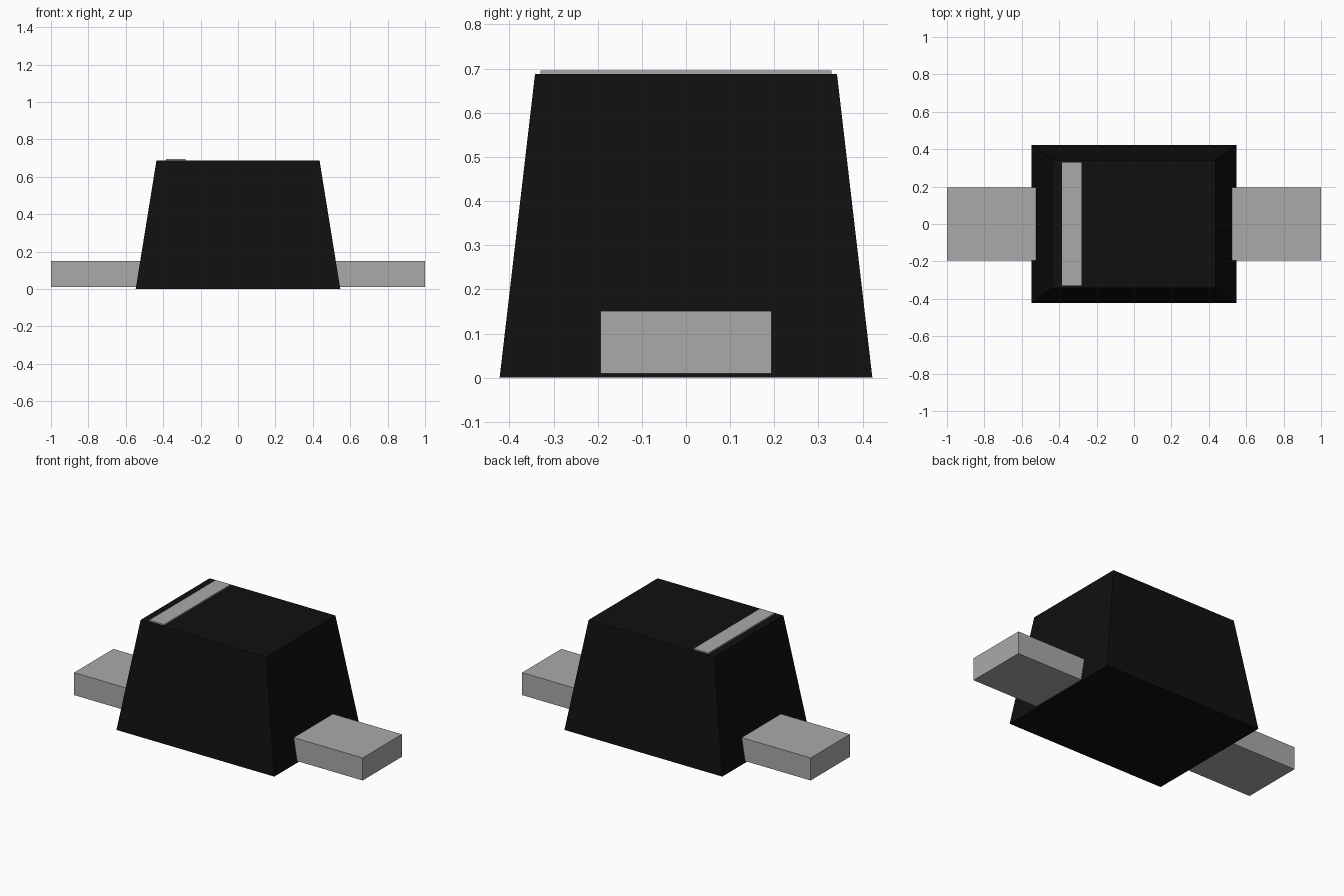
import bpy
import bmesh

cube = bpy.data.objects.get("Cube")
if cube:
    bpy.data.objects.remove(cube, do_unlink=True)


def make_material(name, color):
    mat = bpy.data.materials.new(name)
    mat.use_nodes = True
    mat.diffuse_color = color
    mat.node_tree.nodes["Principled BSDF"].inputs["Base Color"].default_value = color
    return mat


def make_block(name, x, y, z, mat, top_scale=(1, 1)):
    """Box spanning three ranges, with its top face optionally tapered."""
    bm = bmesh.new()
    bmesh.ops.create_cube(bm, size=1)
    for v in bm.verts:
        sx, sy = top_scale if v.co.z > 0 else (1, 1)
        v.co.x = sum(x) / 2 + v.co.x * (x[1] - x[0]) * sx
        v.co.y = sum(y) / 2 + v.co.y * (y[1] - y[0]) * sy
        v.co.z = sum(z) / 2 + v.co.z * (z[1] - z[0])
    mesh = bpy.data.meshes.new(name)
    bm.to_mesh(mesh)
    bm.free()
    mesh.materials.append(mat)
    obj = bpy.data.objects.new(name, mesh)
    bpy.context.collection.objects.link(obj)
    return obj


black = make_material("black_plastic", (0.005, 0.005, 0.005, 1))
grey = make_material("grey_metal", (0.4, 0.4, 0.4, 1))

# Tapered housing
make_block("body", (-0.547, 0.547), (-0.422, 0.422), (0, 0.688), black,
           top_scale=(0.797, 0.81))

# Flat leads on both ends
make_block("left_lead", (0.45, 1), (-0.194, 0.194), (0.01, 0.151), grey)
make_block("right_lead", (-1, -0.45), (-0.194, 0.194), (0.01, 0.151), grey)

# Polarity stripe lying on the top
make_block("polarity_stripe", (-0.386, -0.282), (-0.329, 0.329), (0.687, 0.696), grey)
